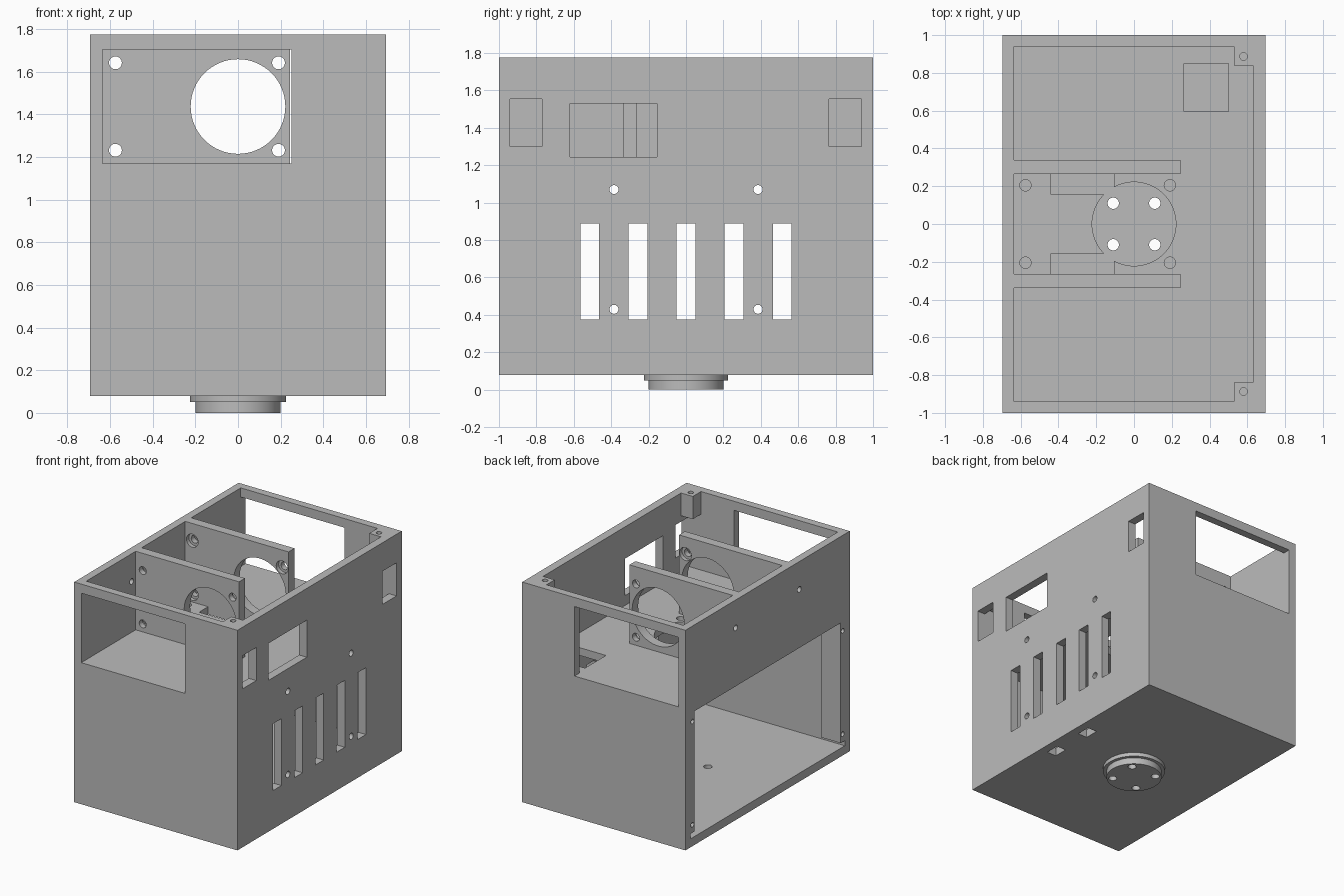
import bpy
import bmesh
import math
from mathutils import Matrix, Vector

if "Cube" in bpy.data.objects:
    bpy.data.objects.remove(bpy.data.objects["Cube"], do_unlink=True)

grey = bpy.data.materials.new("plain_grey")
grey.use_nodes = True
colour = (0.5, 0.5, 0.5, 1)
grey.diffuse_color = colour
grey.node_tree.nodes["Principled BSDF"].inputs["Base Color"].default_value = colour

AXES = {"X": Vector((1, 0, 0)), "Y": Vector((0, 1, 0)), "Z": Vector((0, 0, 1))}


def add_object(name, bm):
    bmesh.ops.recalc_face_normals(bm, faces=bm.faces)
    mesh = bpy.data.meshes.new(name)
    bm.to_mesh(mesh)
    bm.free()
    mesh.materials.append(grey)
    obj = bpy.data.objects.new(name, mesh)
    bpy.context.scene.collection.objects.link(obj)
    return obj


def box(name, x, y, z):
    bm = bmesh.new()
    size = [r[1] - r[0] for r in (x, y, z)]
    mid = [(r[0] + r[1]) / 2 for r in (x, y, z)]
    bmesh.ops.create_cube(bm, size=1, matrix=Matrix.Translation(mid) @ Matrix.Diagonal((*size, 1)))
    return add_object(name, bm)


def rod(name, centre, radius, length, axis="Z", sides=32):
    bm = bmesh.new()
    turn = AXES["Z"].rotation_difference(AXES[axis]).to_matrix().to_4x4()
    bmesh.ops.create_cone(bm, cap_ends=True, segments=sides, radius1=radius, radius2=radius,
                          depth=length, matrix=Matrix.Translation(centre) @ turn)
    return add_object(name, bm)


def cut(target, cutter):
    cutter.hide_render = True
    mod = target.modifiers.new("cut", "BOOLEAN")
    mod.operation = "DIFFERENCE"
    mod.solver = "EXACT"
    mod.object = cutter
    bpy.ops.object.select_all(action="DESELECT")
    bpy.context.view_layer.objects.active = target
    target.select_set(True)
    bpy.ops.object.modifier_apply(modifier=mod.name)
    bpy.data.objects.remove(cutter, do_unlink=True)


def smooth(obj):
    bpy.ops.object.select_all(action="DESELECT")
    bpy.context.view_layer.objects.active = obj
    obj.select_set(True)
    bpy.ops.object.shade_smooth_by_angle(angle=math.radians(30))


BOTTOM, TOP = 0.08, 1.775
FLOOR, SHELF_LOW, SHELF = 0.145, 1.11, 1.17
HALF_X, IN_LOW, IN_HIGH, IN_Y = 0.695, -0.635, 0.63, 0.94
MOUNT_X = (-0.575, 0.19)
MOUNT_Z, MOUNT_GAP = 1.437, 0.205
SIDES = (-1, 1)
parts = []

# Case: open top, one open lower side, shelf left between the two cavities
case = box("case", (-HALF_X, HALF_X), (-1, 1), (BOTTOM, TOP))
parts.append(case)
cut(case, box("upper_cavity", (IN_LOW, IN_HIGH), (-IN_Y, IN_Y), (SHELF, 2)))
cut(case, box("lower_cavity", (-1, IN_HIGH), (-IN_Y, IN_Y), (FLOOR, SHELF_LOW)))

# Large windows in the front and back walls
cut(case, box("end_windows", (IN_LOW, 0.25), (-1.2, 1.2), (SHELF, 1.705)))

# Side wall: vents, ports and screw holes
WALL = (0.58, 0.8)
for i in range(-2, 3):
    y = i * 0.257
    cut(case, box("vent", WALL, (y - 0.05, y + 0.05), (0.375, 0.89)))
cut(case, box("wide_port", WALL, (-0.62, -0.155), (1.245, 1.53)))
cut(case, box("front_port", WALL, (-0.94, -0.77), (1.3, 1.555)))
cut(case, box("back_port", WALL, (0.765, 0.937), (1.3, 1.555)))
for s in SIDES:
    for z in (0.43, 1.07):
        cut(case, rod("side_hole", (0.68, s * 0.385, z), 0.024, 0.2, "X"))
    cut(case, rod("opposite_hole", (-0.66, s * 0.387, 1.56), 0.022, 0.2, "X"))
    # Square slots in the floor beside the vented wall
    cut(case, box("floor_slot", (0.55, IN_HIGH), (s * 0.175 - 0.055, s * 0.175 + 0.055), (0, 0.2)))

# Shelf: round opening with two ears, screw holes and a cable opening
cut(case, rod("shelf_round", (0, 0, 1.14), 0.222, 0.2, sides=64))
for s in SIDES:
    ear = sorted((s * 0.155, s * 0.265))
    cut(case, box("shelf_ear", (-0.44, -0.105), ear, (1.05, 1.25)))
    for x in MOUNT_X:
        cut(case, rod("shelf_hole", (x, s * MOUNT_GAP, 1.14), 0.03, 0.2))
cut(case, box("cable_opening", (0.265, 0.5), (0.595, 0.85), (1.05, 1.25)))

# Stepped round foot under the floor
foot_flange = rod("foot_flange", (0, 0, 0.065), 0.225, 0.03, sides=64)
foot_hub = rod("foot_hub", (0, 0, 0.025), 0.2, 0.05, sides=64)
parts += [foot_flange, foot_hub]
for target in (case, foot_flange, foot_hub):
    for sx in SIDES:
        for sy in SIDES:
            cut(target, rod("foot_hole", (sx * 0.11, sy * 0.11, 0.07), 0.03, 0.3))

for s, word in zip(SIDES, ("front", "back")):
    # Upright mounting plate with a round opening and counterbored holes
    plate = box(word + "_mounting_plate", (IN_LOW, 0.245), sorted((s * 0.265, s * 0.338)), (SHELF, TOP))
    cut(plate, rod("round_opening", (0, s * 0.3, MOUNT_Z), 0.222, 0.2, "Y", 64))
    for x in MOUNT_X:
        for g in SIDES:
            z = MOUNT_Z + g * MOUNT_GAP
            cut(plate, rod("mount_hole", (x, s * 0.3, z), 0.03, 0.2, "Y"))
            cut(plate, rod("counterbore", (x, s * 0.265, z), 0.05, 0.06, "Y"))
    parts.append(plate)

    # Lid post in the top corner
    lid_post = box(word + "_lid_post", (0.53, IN_HIGH), sorted((s * 0.84, s * IN_Y)), (1.6, TOP))
    cut(lid_post, rod("lid_hole", (0.58, s * 0.887, TOP), 0.02, 0.24))
    parts.append(lid_post)

    # Tall post beside the lower side opening
    panel_post = box(word + "_panel_post", (-HALF_X, -0.525), sorted((s * 0.89, s * IN_Y)), (0.184, SHELF_LOW))
    for z in (0.245, 1.04):
        cut(panel_post, rod("panel_hole", (-HALF_X, s * 0.914, z), 0.018, 0.24, "X"))
    parts.append(panel_post)

for part in parts:
    smooth(part)
